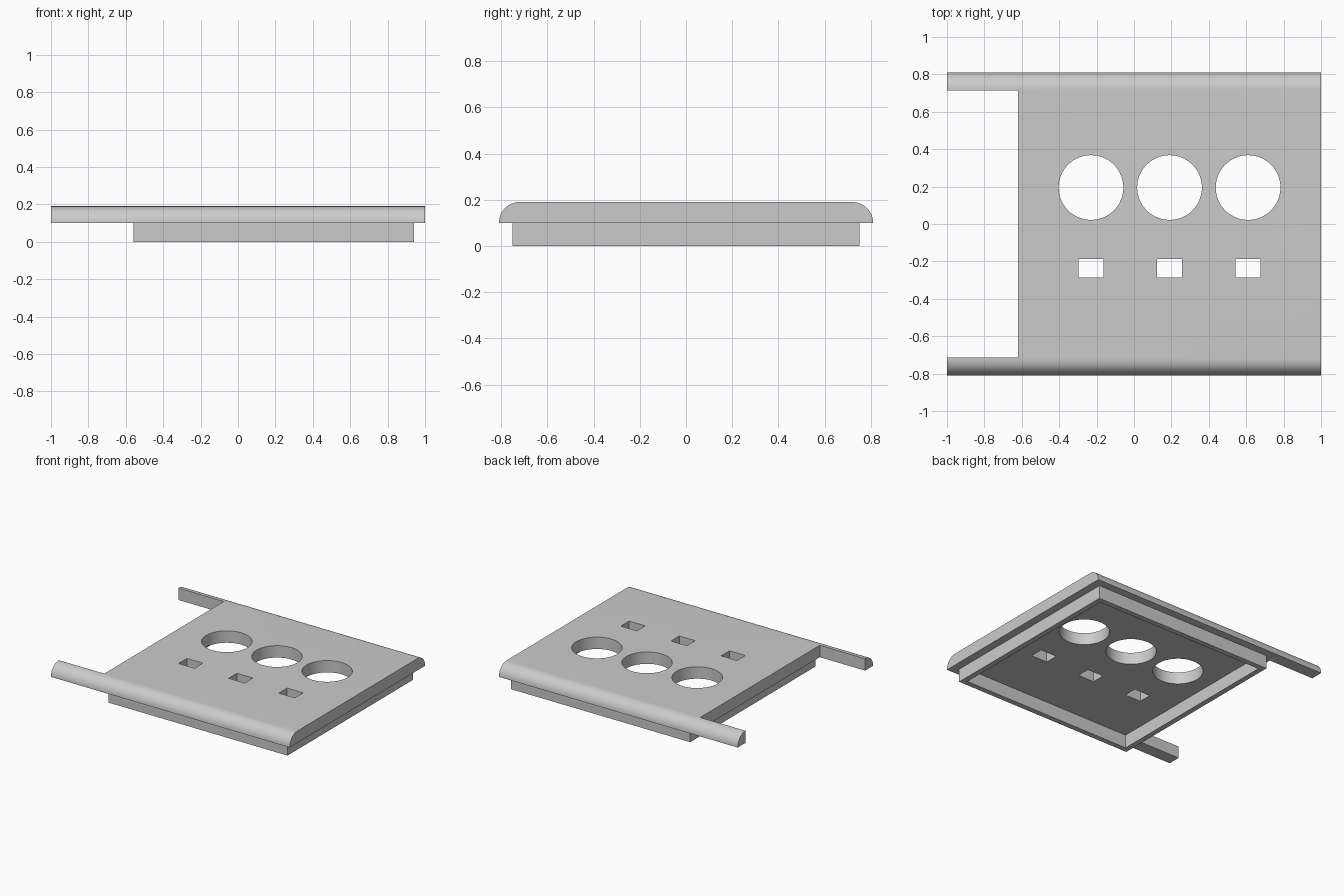
import bpy, bmesh
from math import cos, sin, pi, radians

if "Cube" in bpy.data.objects:
    bpy.data.objects.remove(bpy.data.objects["Cube"], do_unlink=True)

grey = bpy.data.materials.new("light grey")
grey.use_nodes = True
colour = (0.6, 0.6, 0.6, 1)
grey.diffuse_color = colour
grey.node_tree.nodes["Principled BSDF"].inputs["Base Color"].default_value = colour


def prism(name, points, offset):
    """Solid made by extruding a closed outline along an offset."""
    bm = bmesh.new()
    face = bm.faces.new([bm.verts.new(p) for p in points])
    new = bmesh.ops.extrude_face_region(bm, geom=[face])["geom"]
    bmesh.ops.translate(bm, vec=offset, verts=[g for g in new if isinstance(g, bmesh.types.BMVert)])
    bmesh.ops.recalc_face_normals(bm, faces=bm.faces)
    mesh = bpy.data.meshes.new(name)
    bm.to_mesh(mesh)
    bm.free()
    mesh.materials.append(grey)
    obj = bpy.data.objects.new(name, mesh)
    bpy.context.collection.objects.link(obj)
    return obj


def box(name, x0, x1, y0, y1, z0, z1):
    outline = [(x0, y0, z0), (x1, y0, z0), (x1, y1, z0), (x0, y1, z0)]
    return prism(name, outline, (0, 0, z1 - z0))


def activate(obj):
    bpy.ops.object.select_all(action="DESELECT")
    obj.select_set(True)
    bpy.context.view_layer.objects.active = obj


def cut(obj, cutter):
    """Subtract the cutter and discard it."""
    cutter.hide_render = True
    activate(obj)
    mod = obj.modifiers.new("cut", "BOOLEAN")
    mod.operation = "DIFFERENCE"
    mod.solver = "EXACT"
    mod.object = cutter
    bpy.ops.object.modifier_apply(modifier=mod.name)
    bpy.data.objects.remove(cutter, do_unlink=True)


BASE, TOP, HALF_Y, RADIUS = 0.1, 0.19, 0.81, 0.09

# Cover plate: rounded long edges, extruded along its length
arc = [(HALF_Y - RADIUS + RADIUS * cos(a), BASE + RADIUS * sin(a))
       for a in (pi / 2 * i / 16 for i in range(17))]
profile = arc + [(-y, z) for y, z in reversed(arc)]
plate = prism("cover_plate", [(-1, y, z) for y, z in profile], (2, 0, 0))

# End notch leaving two rail arms
cut(plate, box("notch_cutter", -1.2, -0.62, -0.715, 0.715, 0, 0.3))

# Row of round openings, each with a rectangular slot in front
for x in (-0.23, 0.19, 0.61):
    ring = [(x + 0.173 * cos(2 * pi * i / 64), 0.195 + 0.173 * sin(2 * pi * i / 64), 0)
            for i in range(64)]
    cut(plate, prism("round_cutter", ring, (0, 0, 0.3)))
    cut(plate, box("slot_cutter", x - 0.067, x + 0.067, -0.287, -0.187, 0, 0.3))

activate(plate)
bpy.ops.object.shade_smooth_by_angle(angle=radians(30))

# Open rim under the plate
WALL = 0.04
rim = box("lower_rim", -0.56, 0.94, -0.75, 0.75, 0, BASE)
cut(rim, box("rim_cutter", -0.56 + WALL, 0.94 - WALL, -0.75 + WALL, 0.75 - WALL, -0.1, 0.3))
